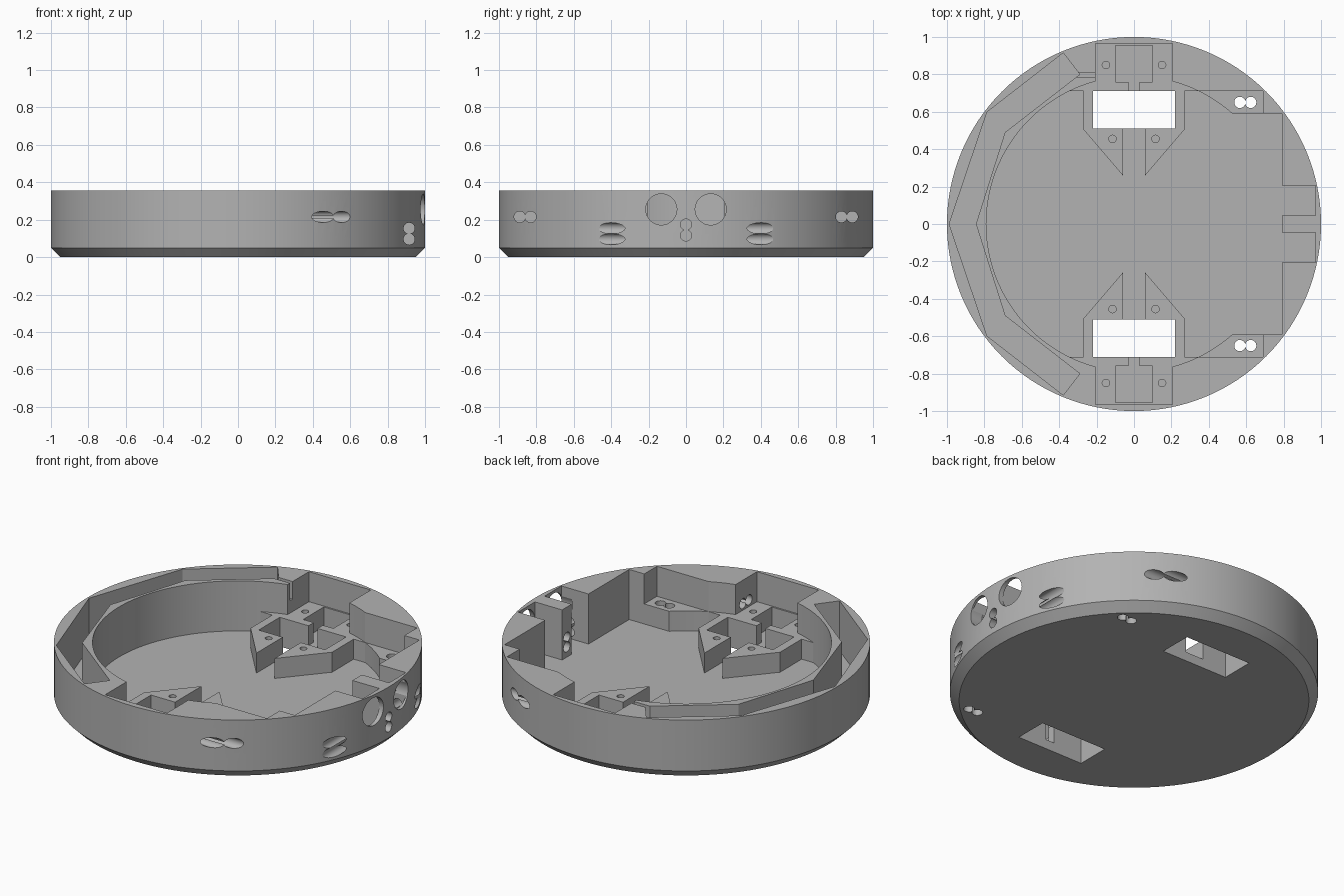
import bpy, bmesh, math
from mathutils import Matrix, Vector

if "Cube" in bpy.data.objects:
    bpy.data.objects.remove(bpy.data.objects["Cube"], do_unlink=True)

grey = bpy.data.materials.new("plain_grey")
grey.use_nodes = True
GREY = (0.45, 0.45, 0.45, 1)
grey.diffuse_color = GREY
grey.node_tree.nodes["Principled BSDF"].inputs["Base Color"].default_value = GREY

HEIGHT, FLOOR, LEDGE, ABOVE, BORE = 0.355, 0.055, 0.175, 0.5, 0.79
cutters = []


def make_object(name, bm):
    bmesh.ops.recalc_face_normals(bm, faces=bm.faces)
    mesh = bpy.data.meshes.new(name)
    bm.to_mesh(mesh)
    bm.free()
    mesh.materials.append(grey)
    obj = bpy.data.objects.new(name, mesh)
    bpy.context.scene.collection.objects.link(obj)
    return obj


def add_cutter(name, bm):
    obj = make_object(name, bm)
    obj.hide_render = True
    cutters.append(obj)


def pocket(name, outline, bottom, top=ABOVE):
    """Vertical prism cutter from a plan outline."""
    bm = bmesh.new()
    face = bm.faces.new([bm.verts.new((x, y, bottom)) for x, y in outline])
    new = bmesh.ops.extrude_face_region(bm, geom=[face])["geom"]
    verts = [v for v in new if isinstance(v, bmesh.types.BMVert)]
    bmesh.ops.translate(bm, verts=verts, vec=(0, 0, top - bottom))
    add_cutter(name, bm)


def drill(name, start, end, radius, segments=32):
    """Round cutter between two points."""
    a, b = Vector(start), Vector(end)
    turn = (b - a).to_track_quat('Z', 'Y').to_matrix().to_4x4()
    bm = bmesh.new()
    bmesh.ops.create_cone(bm, cap_ends=True, segments=segments, radius1=radius,
                          radius2=radius, depth=(b - a).length,
                          matrix=Matrix.Translation((a + b) / 2) @ turn)
    add_cutter(name, bm)


def rect(x0, x1, y0, y1):
    return [(x0, y0), (x1, y0), (x1, y1), (x0, y1)]


def arc(start, end, steps):
    """Points on the bore circle between two angles."""
    return [(BORE * math.cos(start + (end - start) * i / steps),
             BORE * math.sin(start + (end - start) * i / steps)) for i in range(steps + 1)]


def flip(points):
    return [(x, -y) for x, y in reversed(points)]


# Outer body: disc with a chamfered underside
bm = bmesh.new()
SEGMENTS = 128
rings = []
for radius, z in ((0.95, 0), (1, 0.05), (1, HEIGHT)):
    rings.append([bm.verts.new((radius * math.cos(math.tau * i / SEGMENTS),
                                radius * math.sin(math.tau * i / SEGMENTS), z))
                  for i in range(SEGMENTS)])
for low, high in zip(rings, rings[1:]):
    for i in range(SEGMENTS):
        j = (i + 1) % SEGMENTS
        bm.faces.new((low[i], low[j], high[j], high[i]))
bm.faces.new(rings[0])
bm.faces.new(rings[-1])
body = make_object("chassis_body", bm)

# Main cavity, leaving the wheel mounts and the sensor post standing
ledge_angle = math.asin(0.71 / BORE)
shelf_angle = math.asin(0.59 / BORE)
half = [(0.79, 0.045), (0.97, 0.045), (0.97, 0.205), (0.79, 0.205), (0.79, 0.59)]
half += arc(shelf_angle, ledge_angle, 6)
half += [(0.27, 0.71), (0.27, 0.505), (0.06, 0.26), (0.06, 0.6),
         (-0.06, 0.6), (-0.06, 0.26), (-0.27, 0.505), (-0.27, 0.71)]
half += arc(math.pi - ledge_angle, math.pi, 32)
pocket("main_cavity", half + flip(half)[1:], FLOOR)

# Side ledges, motor bays and wheel slots on both sides
bay_angle = math.acos(0.205 / BORE)
bay = [(-0.34, 0.2), (0.69, 0.2), (0.69, 0.71)]
bay += arc(ledge_angle, bay_angle, 5)
bay += [(0.205, 0.965), (-0.205, 0.965)]
bay += arc(math.pi - bay_angle, math.pi - ledge_angle, 5)
gear = [(-0.03, 0.65), (0.03, 0.65), (0.03, 0.76), (0.1, 0.76),
        (0.1, 0.955), (-0.1, 0.955), (-0.1, 0.76), (-0.03, 0.76)]
slot = rect(-0.22, 0.22, 0.51, 0.71)
for side in (1, -1):
    def place(points):
        return points if side > 0 else flip(points)
    pocket("motor_bay", place(bay), LEDGE)
    pocket("gear_recess", place(gear), FLOOR + 0.002)
    pocket("wheel_slot", place(slot), -0.1)
    for x in (-1, 1):
        for px, py in ((0.115, 0.455), (0.15, 0.85)):
            drill("screw_hole", (x * px, side * py, 0.08), (x * px, side * py, 0.3), 0.02, 20)
    for x in (0.566, 0.624):
        drill("floor_sensor_hole", (x, side * 0.65, -0.1), (x, side * 0.65, 0.3), 0.03)
    for y in (0.831, 0.889):
        drill("side_sensor_hole", (0.15, side * y, 0.215), (0.9, side * y, 0.215), 0.03)
    for z in (0.096, 0.154):
        drill("corner_sensor_hole", (0.915, side * 0.15, z), (0.915, side * 0.6, z), 0.03)
    drill("eye_hole", (0.9, side * 0.132, 0.255), (1.1, side * 0.132, 0.255), 0.083, 48)

# Post holes facing forward along the x axis
for z in (0.116, 0.174):
    drill("post_hole", (0.7, 0, z), (1.1, 0, z), 0.03)

# Angular groove inside the rim and its wire channel
outer = [(-0.988, 0), (-0.786, 0.598), (-0.378, 0.915)]
inner = [(-0.29, 0.8), (-0.69, 0.49), (-0.845, 0)]
groove = flip(outer)[:-1] + outer + inner + flip(inner)[1:]
pocket("rim_groove", groove, FLOOR + 0.001)
pocket("wire_channel", rect(-0.33, -0.19, 0.785, 0.81), 0.25)

# Carve the body, then discard the cutters
bpy.context.view_layer.objects.active = body
body.select_set(True)
for cutter in cutters:
    mod = body.modifiers.new("cut", 'BOOLEAN')
    mod.operation = 'DIFFERENCE'
    mod.solver = 'EXACT'
    mod.object = cutter
    bpy.ops.object.modifier_apply(modifier=mod.name)
for cutter in cutters:
    bpy.data.objects.remove(cutter, do_unlink=True)

bpy.ops.object.shade_smooth_by_angle(angle=math.radians(20))
